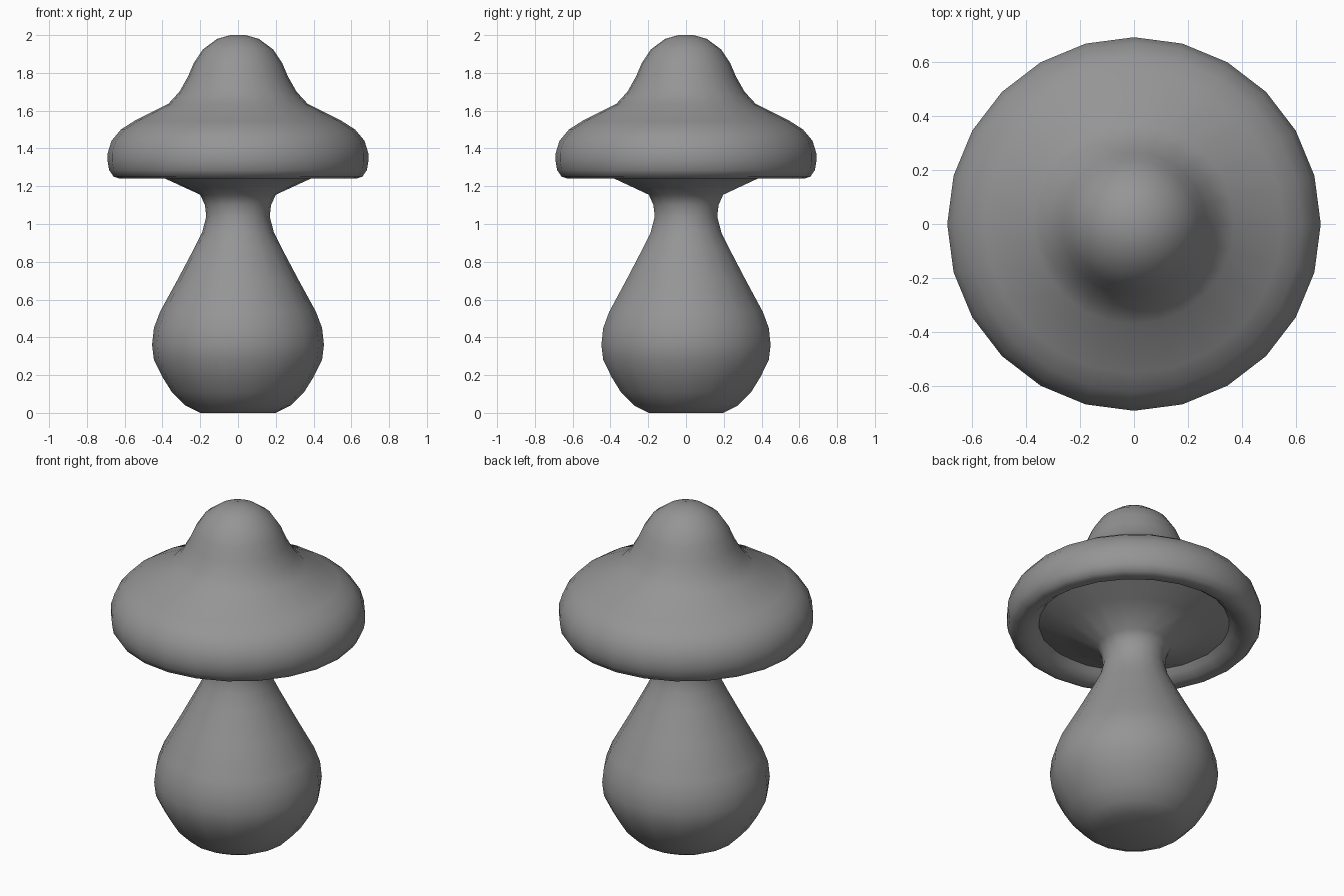
import bpy, bmesh
from math import cos, sin, tau

cube = bpy.data.objects.get("Cube")
if cube:
    bpy.data.objects.remove(cube, do_unlink=True)

grey = bpy.data.materials.new("plain_grey")
grey.use_nodes = True
colour = (0.3, 0.3, 0.3, 1)
grey.diffuse_color = colour
grey.node_tree.nodes["Principled BSDF"].inputs["Base Color"].default_value = colour


def lathe(name, profile, sides):
    """Turn a (radius, height) profile around the z axis, smooth shaded."""
    bm = bmesh.new()
    rings = []
    for r, z in profile:
        rings.append([bm.verts.new((r * cos(tau * i / sides), r * sin(tau * i / sides), z))
                      for i in range(sides)])
    for low, high in zip(rings, rings[1:]):
        for i in range(sides):
            j = (i + 1) % sides
            bm.faces.new((low[i], low[j], high[j], high[i]))
    # Collapse the zero-radius rings into single poles
    bmesh.ops.remove_doubles(bm, verts=bm.verts, dist=0.0001)
    for face in bm.faces:
        face.smooth = True
    mesh = bpy.data.meshes.new(name)
    bm.to_mesh(mesh)
    bm.free()
    mesh.materials.append(grey)
    obj = bpy.data.objects.new(name, mesh)
    bpy.context.collection.objects.link(obj)
    return obj


# Bulbous stem, narrow neck, and the cone that flares up into the cap
lathe("stem", [
    (0, 0), (0.2, 0), (0.28, 0.04), (0.35, 0.11), (0.4, 0.19), (0.445, 0.28),
    (0.455, 0.36), (0.445, 0.45), (0.413, 0.535), (0.32, 0.705), (0.23, 0.875),
    (0.19, 0.955), (0.168, 1.04), (0.175, 1.1), (0.2, 1.155), (0.385, 1.24),
    (0.56, 1.32)], 18)

# Cap: rolled inner rim, rounded brim, domed crown
lathe("cap", [
    (0.5, 1.32), (0.54, 1.275), (0.58, 1.245), (0.625, 1.24), (0.658, 1.25),
    (0.682, 1.285), (0.69, 1.33), (0.69, 1.375), (0.67, 1.44), (0.62, 1.5),
    (0.55, 1.545), (0.37, 1.635), (0.31, 1.7), (0.265, 1.78), (0.235, 1.85),
    (0.185, 1.925), (0.11, 1.98), (0.04, 2), (0, 2)], 24)
